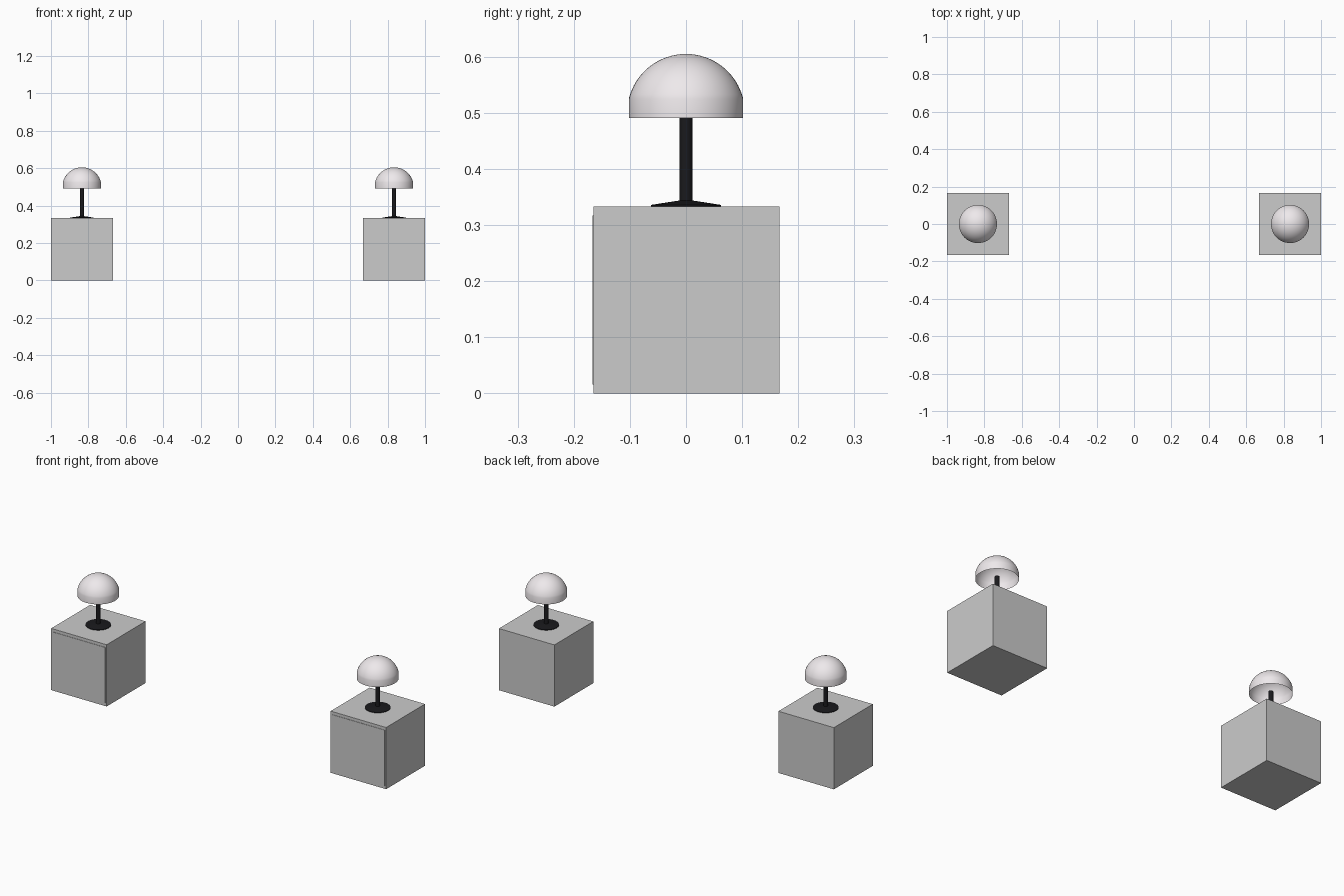
import bpy, bmesh, math

if "Cube" in bpy.data.objects:
    bpy.data.objects.remove(bpy.data.objects["Cube"])


def material(name, color):
    m = bpy.data.materials.new(name)
    m.diffuse_color = color
    m.use_nodes = True
    m.node_tree.nodes["Principled BSDF"].inputs["Base Color"].default_value = m.diffuse_color
    return m


black = material("black_metal", (0.01, 0.01, 0.012, 1))
white = material("shade_white", (0.86, 0.82, 0.84, 1))


def box(name, lo, hi):
    bpy.ops.mesh.primitive_cube_add(size=1, location=[(a + b) / 2 for a, b in zip(lo, hi)])
    ob = bpy.context.object
    ob.name = name
    ob.scale = [b - a for a, b in zip(lo, hi)]
    bpy.ops.object.transform_apply(location=False, rotation=False, scale=True)
    return ob


def lathe(name, profile, x, mat, steps=48):
    # Spin an (r, z) profile around the vertical axis
    bm = bmesh.new()
    vs = [bm.verts.new((r, 0, z)) for r, z in profile]
    es = [bm.edges.new(p) for p in zip(vs, vs[1:])]
    bmesh.ops.spin(bm, geom=vs + es, axis=(0, 0, 1), cent=(0, 0, 0),
                   angle=math.tau, steps=steps)
    bmesh.ops.remove_doubles(bm, verts=bm.verts, dist=1e-5)
    bmesh.ops.recalc_face_normals(bm, faces=bm.faces)
    me = bpy.data.meshes.new(name)
    bm.to_mesh(me)
    bm.free()
    ob = bpy.data.objects.new(name, me)
    bpy.context.collection.objects.link(ob)
    ob.location.x = x
    me.materials.append(mat)
    bpy.ops.object.select_all(action='DESELECT')
    ob.select_set(True)
    bpy.context.view_layer.objects.active = ob
    bpy.ops.object.shade_smooth_by_angle(angle=math.radians(30))
    return ob


# Shade: short straight rim, then a spherical cap; open underneath
R, RIM, CENTRE = 0.105, 0.102, 0.5
a0 = math.acos(RIM / R)
shade = [(RIM, 0.491)]
for i in range(17):
    a = a0 + (math.pi / 2 - a0) * i / 16
    shade.append((R * math.cos(a) if i < 16 else 0, CENTRE + R * math.sin(a)))

TOP = 0.333
base = [(0, TOP), (0.0625, TOP), (0.0625, 0.336), (0.011, 0.344), (0, 0.344)]
stem = [(0, 0.336), (0.0115, 0.336), (0.0115, 0.506), (0, 0.506)]

for side, x in (("left", -0.8345), ("right", 0.8345)):
    # Bedside cabinet with a thin raised drawer front
    h = 0.1655
    box(f"{side}_cabinet", (x - h, -0.165, 0), (x + h, 0.167, TOP))
    box(f"{side}_drawer_front", (x - h + 0.008, -0.167, 0.016), (x + h - 0.008, -0.16, 0.317))
    # Table lamp
    lathe(f"{side}_lamp_base", base, x, black)
    lathe(f"{side}_lamp_stem", stem, x, black, 24)
    lathe(f"{side}_lamp_shade", shade, x, white)
